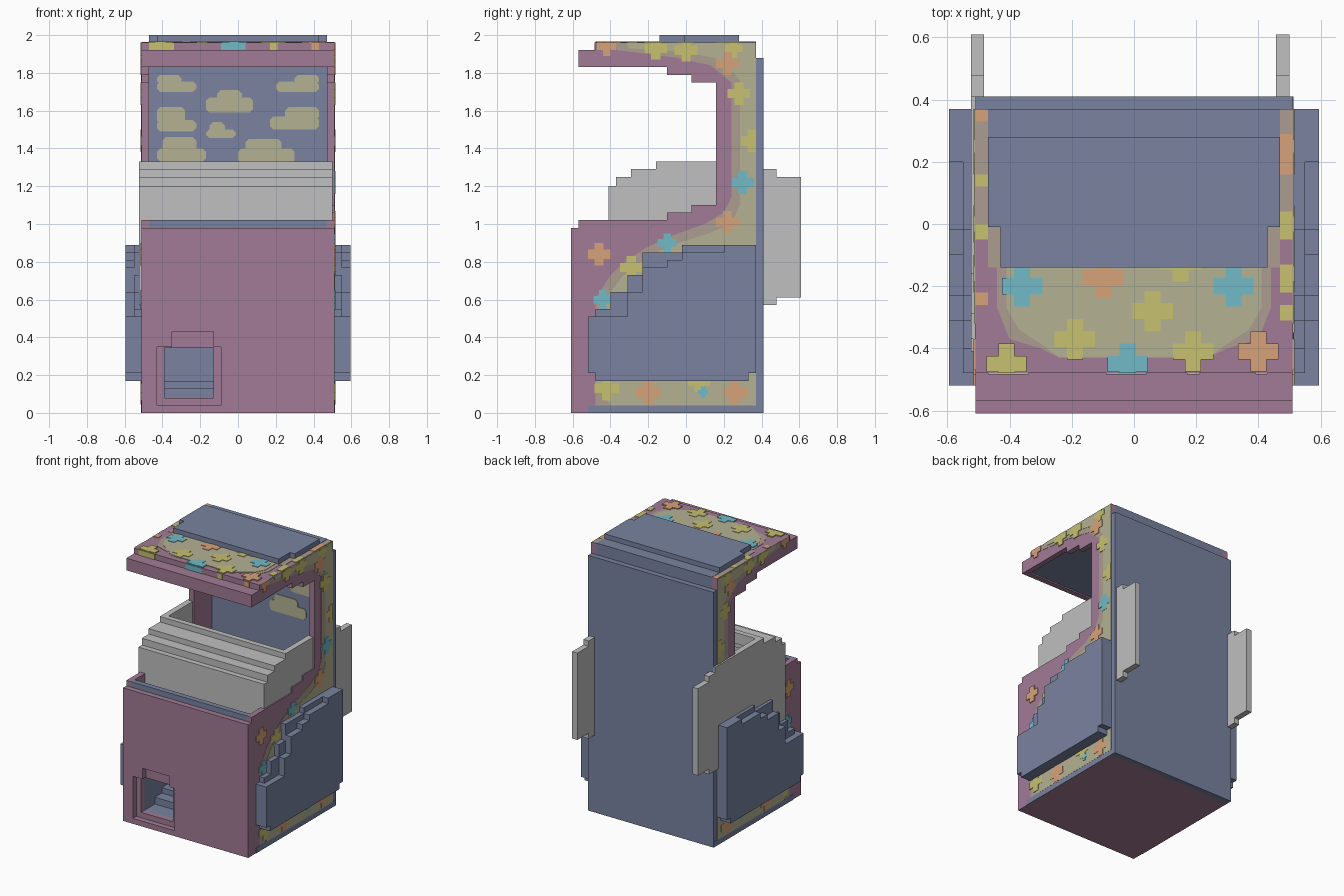
import bpy, bmesh


def lin(c):
    c /= 255
    return c / 12.92 if c <= 0.04045 else ((c + 0.055) / 1.055) ** 2.4


def mat(name, r, g, b):
    m = bpy.data.materials.new(name)
    m.diffuse_color = (*[min(1, lin(v) * 1.12) for v in (r, g, b)], 1)
    return m


BLUE = mat("slate blue", 115, 124, 152)
PURPLE = mat("dusty purple", 154, 117, 142)
OLIVE = mat("pale olive", 171, 169, 139)
TAN = mat("warm taupe", 163, 148, 136)
YELLOW = mat("yellow", 189, 183, 106)
ORANGE = mat("orange", 204, 154, 116)
CYAN = mat("cyan", 107, 176, 190)
GREY = mat("light grey", 182, 182, 182)


def prism(name, axis, pts, a, b, m):
    """Extrude a flat outline from a to b along the axis."""
    put = {'x': lambda p, t: (t, p[0], p[1]),
           'y': lambda p, t: (p[0], t, p[1]),
           'z': lambda p, t: (p[0], p[1], t)}[axis]
    bm = bmesh.new()
    lo = [bm.verts.new(put(p, a)) for p in pts]
    hi = [bm.verts.new(put(p, b)) for p in pts]
    bm.faces.new(lo)
    bm.faces.new(hi)
    n = len(pts)
    for i in range(n):
        j = (i + 1) % n
        bm.faces.new((lo[i], lo[j], hi[j], hi[i]))
    bmesh.ops.recalc_face_normals(bm, faces=bm.faces)
    me = bpy.data.meshes.new(name)
    bm.to_mesh(me)
    bm.free()
    me.materials.append(m)
    ob = bpy.data.objects.new(name, me)
    bpy.context.collection.objects.link(ob)
    return ob


def box(name, x0, x1, y0, y1, z0, z1, m):
    return prism(name, 'z', [(x0, y0), (x1, y0), (x1, y1), (x0, y1)], z0, z1, m)


def plus(u, v, r, umin, umax, vmin, vmax):
    """Plus-shaped flower outline, clipped to a rectangle."""
    w = r * 0.4
    pts = [(r, -w), (r, w), (w, w), (w, r), (-w, r), (-w, w),
           (-r, w), (-r, -w), (-w, -w), (-w, -r), (w, -r), (w, -w)]
    return [(min(max(u + p, umin), umax), min(max(v + q, vmin), vmax)) for p, q in pts]


# Cabinet side panels with painted pattern
SIDE = [(-.61, 0), (.37, 0), (.37, 1.96), (-.48, 1.96), (-.48, 1.92), (-.57, 1.92),
        (-.57, 1.83), (-.1, 1.83), (-.1, 1.79), (.03, 1.79), (.03, 1.75), (.16, 1.75),
        (.16, 1.10), (.03, 1.10), (.03, 1.06), (-.1, 1.06), (-.1, 1.02), (-.57, 1.02),
        (-.57, .98), (-.61, .98)]
TAN_AREA = [(-.48, .04), (.37, .04), (.37, 1.96), (-.42, 1.96), (-.36, 1.92), (-.05, 1.88),
            (.13, 1.84), (.24, 1.75), (.24, 1.14), (.2, 1.06), (.1, 1.0), (-.07, .94),
            (-.2, .88), (-.31, .81), (-.4, .73), (-.48, .6)]
OLIVE_AREA = [(-.4, .04), (.37, .04), (.37, 1.96), (-.32, 1.96), (-.3, 1.93), (0, 1.91),
              (.19, 1.87), (.285, 1.76), (.285, 1.1), (.24, 1.0), (.12, .95), (-.04, .9),
              (-.2, .83), (-.34, .72), (-.44, .58), (-.48, .16)]
FLOWERS = [(-.46, .84, .06, ORANGE), (.22, 1.01, .06, ORANGE), (.22, 1.85, .06, ORANGE),
           (-.2, .11, .065, ORANGE), (.26, .11, .065, ORANGE), (-.42, 1.94, .05, ORANGE),
           (.3, 1.22, .06, CYAN), (-.44, .6, .05, CYAN), (-.1, .9, .05, CYAN),
           (.09, .11, .03, CYAN), (.28, 1.69, .06, YELLOW), (.35, 1.44, .06, YELLOW),
           (-.29, .77, .06, YELLOW), (-.42, .13, .065, YELLOW), (.07, .17, .06, YELLOW),
           (0, 1.92, .06, YELLOW), (-.16, 1.93, .06, YELLOW), (.25, 1.93, .05, YELLOW)]
PLATE_INNER = [(-.48, .17), (.33, .17), (.33, .21), (.37, .21), (.37, .89), (-.02, .89),
               (-.02, .85), (-.23, .85), (-.23, .73), (-.31, .73), (-.31, .64), (-.40, .64),
               (-.40, .55), (-.48, .55), (-.48, .51), (-.52, .51), (-.52, .21), (-.48, .21)]
PLATE_OUTER = [(-.48, .17), (.33, .17), (.33, .21), (.37, .21), (.37, .89), (.2, .89),
               (.2, .85), (-.02, .85), (-.02, .81), (-.1, .81), (-.1, .77), (-.23, .77),
               (-.23, .64), (-.31, .64), (-.31, .51), (-.52, .51), (-.52, .21), (-.48, .21)]
for s, side in ((1, "right"), (-1, "left")):
    prism(side + "_side_panel", 'x', SIDE, s * .47, s * .51, PURPLE)
    prism(side + "_taupe_border", 'x', TAN_AREA, s * .51, s * .512, TAN)
    prism(side + "_olive_field", 'x', OLIVE_AREA, s * .51, s * .514, OLIVE)
    prism(side + "_base_stripe", 'x', [(-.52, 0), (.41, 0), (.41, .04), (-.52, .04)],
          s * .51, s * .513, BLUE)
    for y, z, r, m in FLOWERS:
        prism(side + "_flower", 'x', plus(y, z, r, -.6, .37, .04, 1.96), s * .51, s * .516, m)
    prism(side + "_plate_inner", 'x', PLATE_INNER, s * .51, s * .55, BLUE)
    prism(side + "_plate_outer", 'x', PLATE_OUTER, s * .55, s * .595, BLUE)

# Back wall, floor and inner deck
box("back_wall", -.51, .51, .37, .41, 0, 1.88, BLUE)
box("floor", -.47, .47, -.57, .37, 0, .04, PURPLE)
box("inner_deck", -.47, .47, -.53, .37, .45, .92, BLUE)
box("deck_rim", -.47, .47, -.57, -.53, .9, 1.02, BLUE)

# Front panel with a stepped opening
for x0, x1, z0, z1 in ((-.47, -.43, 0, .98), (-.09, .47, 0, .98), (-.43, -.09, .43, .98),
                       (-.43, -.09, 0, .04), (-.43, -.35, .35, .43), (-.13, -.09, .35, .43)):
    box("front_panel", x0, x1, -.61, -.57, z0, z1, PURPLE)
for x0, x1, z0, z1 in ((-.47, -.39, 0, .9), (-.13, .47, 0, .9),
                       (-.39, -.13, .345, .9), (-.39, -.13, 0, .08)):
    box("opening_frame", x0, x1, -.57, -.53, z0, z1, PURPLE)

# Prize chute behind the opening
for x in (-.43, -.13):
    box("chute_wall", x, x + .04, -.53, -.2, .04, .45, BLUE)
box("chute_back", -.43, -.09, -.24, -.2, .04, .45, BLUE)
for y, z in ((-.53, .08), (-.41, .13), (-.33, .17)):
    box("chute_step", -.39, -.13, y, -.24, .04, z, BLUE)

# Clouds painted on the inner back wall
for x0, x1, z0, z1 in ((-.43, -.22, 1.70, 1.755), (-.43, -.3, 1.74, 1.79),
                       (-.17, .08, 1.59, 1.67), (-.11, .02, 1.65, 1.71),
                       (-.43, -.22, 1.49, 1.55), (-.43, -.28, 1.53, 1.62),
                       (-.17, -.01, 1.455, 1.5), (-.15, -.07, 1.48, 1.54),
                       (.17, .43, 1.5, 1.57), (.25, .43, 1.55, 1.62),
                       (.2, .43, 1.70, 1.755), (.3, .43, 1.74, 1.79),
                       (-.43, -.17, 1.33, 1.4), (-.4, -.22, 1.38, 1.46),
                       (0, .3, 1.32, 1.4), (.04, .23, 1.38, 1.45)):
    c = .018
    prism("cloud", 'y', [(x0 + c, z0), (x1 - c, z0), (x1, z0 + c), (x1, z1 - c), (x1 - c, z1),
                         (x0 + c, z1), (x0, z1 - c), (x0, z0 + c)], .365, .37, OLIVE)

# Hood: front lip, ceiling, roof and raised cap
box("hood_lip", -.47, .47, -.57, -.53, 1.83, 1.92, PURPLE)
box("hood_lip_top", -.47, .47, -.53, -.47, 1.9, 1.92, PURPLE)
box("hood_ceiling", -.47, .47, -.53, .37, 1.84, 1.9, BLUE)
box("hood_roof", -.47, .47, -.48, .3, 1.9, 1.96, PURPLE)
box("cap_front", -.43, .43, -.14, -.01, 1.95, 2, BLUE)
box("cap_middle", -.47, .47, -.01, .28, 1.95, 2, BLUE)
box("cap_back", -.47, .47, .28, .37, 1.88, 1.965, BLUE)

# Painted roof pattern
for name, m, h, e in (("roof_taupe_border", TAN, 1.962, 0), ("roof_olive_field", OLIVE, 1.964, .03)):
    half = [(.44 - e, -.1), (.44 - e, -.27), (.4 - e, -.37 + e), (.3, -.4 + e * .5), (.24, -.43)]
    prism(name, 'z', half + [(-x, y) for x, y in reversed(half)], 1.96, h, m)
for x, y, m in ((-.36, -.2, CYAN), (.32, -.2, CYAN), (-.02, -.45, CYAN), (-.1, -.17, ORANGE),
                (.4, -.41, ORANGE), (.06, -.28, YELLOW), (-.19, -.37, YELLOW),
                (.19, -.41, YELLOW), (-.41, -.45, YELLOW), (.15, -.12, YELLOW)):
    prism("roof_flower", 'z', plus(x, y, .065, -.51, .51, -.48, .3), 1.96, 1.967, m)
for x0, x1, m in ((-.47, -.34, YELLOW), (-.09, .04, CYAN), (.17, .21, YELLOW), (.39, .43, ORANGE)):
    box("roof_edge_patch", x0, x1, -.484, -.48, 1.92, 1.96, m)
for s in (1, -1):
    a, b = sorted((s * .47, s * .51))
    box("roof_side_strip", a, b, -.01, .37, 1.96, 1.962, TAN)
    a, b = sorted((s * .43, s * .47))
    box("roof_side_corner", a, b, -.14, -.01, 1.96, 1.962, TAN)
for x, y0, y1, m in ((-.51, .33, .37, ORANGE), (-.51, .12, .16, YELLOW), (-.51, -.05, 0, YELLOW),
                     (-.51, -.26, -.22, ORANGE), (.47, .16, .29, ORANGE), (.47, -.05, .04, YELLOW),
                     (.47, -.22, -.13, YELLOW), (.47, -.31, -.26, YELLOW)):
    box("roof_side_patch", x, x + .04, y0, y1, 1.96, 1.964, m)

# Grey window guard: two side plates and a stepped front
GUARD = [(-.41, .57), (.48, .57), (.48, .61), (.61, .61), (.61, 1.25), (.48, 1.25),
         (.48, 1.29), (.41, 1.29), (.41, 1.33), (-.16, 1.33), (-.16, 1.29), (-.29, 1.29),
         (-.29, 1.25), (-.37, 1.25), (-.37, 1.2), (-.41, 1.2)]
prism("left_guard_plate", 'x', GUARD, -.525, -.482, GREY)
prism("right_guard_plate", 'x', GUARD, .457, .5, GREY)
for y0, y1, z0, z1 in ((-.41, -.37, .9, 1.2), (-.37, -.29, 1.16, 1.25),
                       (-.29, -.16, 1.2, 1.29), (-.16, -.12, 1.25, 1.33)):
    box("guard_front_step", -.525, .5, y0, y1, z0, z1, GREY)
